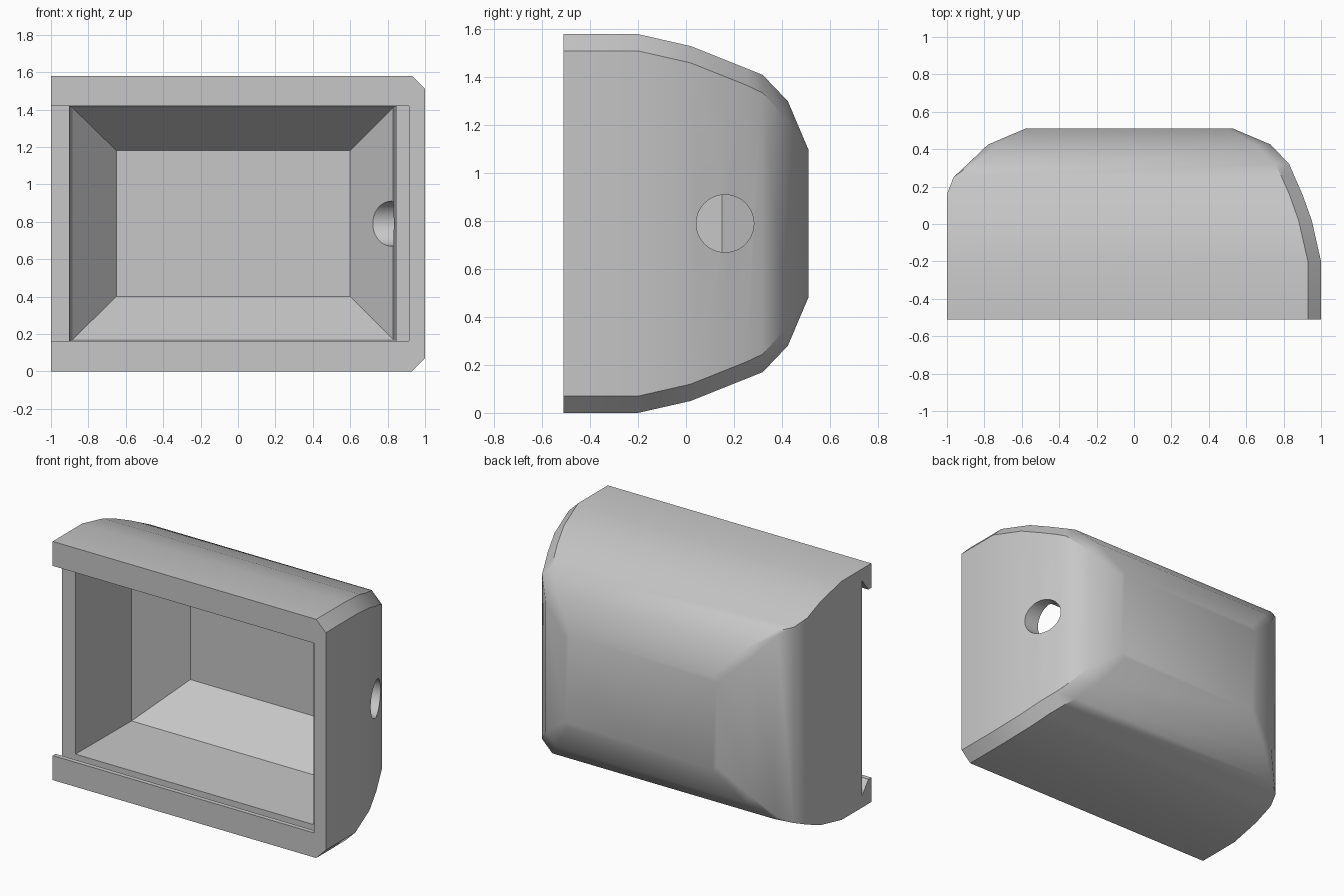
import bpy
import bmesh
import math

if "Cube" in bpy.data.objects:
    bpy.data.objects.remove(bpy.data.objects["Cube"], do_unlink=True)

MID = 0.79  # half height of the case


def loft(name, rings):
    """Skin a row of equal-length point rings and cap both ends."""
    bm = bmesh.new()
    rows = [[bm.verts.new(p) for p in ring] for ring in rings]
    n = len(rows[0])
    for a, b in zip(rows, rows[1:]):
        for i in range(n):
            j = (i + 1) % n
            bm.faces.new((a[i], a[j], b[j], b[i]))
    bm.faces.new(rows[0])
    bm.faces.new(rows[-1])
    bmesh.ops.remove_doubles(bm, verts=bm.verts, dist=0.0005)
    bmesh.ops.recalc_face_normals(bm, faces=bm.faces)
    mesh = bpy.data.meshes.new(name)
    bm.to_mesh(mesh)
    bm.free()
    obj = bpy.data.objects.new(name, mesh)
    bpy.context.collection.objects.link(obj)
    return obj


def section(y, x0, x1, inset, right=0.0, left=0.0):
    """Rectangle across y with chamfered corners on its +x and -x sides."""
    h = MID - inset
    half = [(x0, h - left), (x0 + left, h), (x1 - right, h), (x1, h - right)]
    pts = half + [(x, -z) for x, z in reversed(half)]
    return [(x, y, MID + z) for x, z in pts]


def rect(y, x0, x1, inset):
    h = MID - inset
    return [(x, y, MID + z) for x, z in ((x0, h), (x1, h), (x1, -h), (x0, -h))]


# Outer shell, rounded toward the back
case = loft("case_body", [
    section(-0.51, -1, 1, 0, 0.07),
    section(-0.2, -1, 1, 0, 0.07),
    section(0.02, -1, 0.95, 0.05, 0.07),
    section(0.16, -1, 0.9, 0.106, 0.07),
    section(0.25, -0.965, 0.86, 0.142, 0.07),
    section(0.32, -0.89, 0.83, 0.17, 0.075, 0.02),
    section(0.425, -0.78, 0.73, 0.28, 0.08, 0.05),
    section(0.51, -0.58, 0.53, 0.48, 0.03, 0.03),
])

# Inner cavity with tapered back
cavity = loft("cavity_cutter", [
    rect(-0.45, -0.9, 0.845, 0.162),
    rect(-0.415, -0.9, 0.845, 0.162),
    rect(0.15, -0.885, 0.83, 0.17),
    rect(0.43, -0.65, 0.6, 0.4),
])

# Dovetail slot for a sliding lid, open at the -x end
slot = loft("lid_slot_cutter", [
    rect(-0.6, -1.1, 0.915, 0.162),
    rect(-0.48, -1.1, 0.915, 0.162),
    rect(-0.415, -1.1, 0.95, 0.08),
])

# Round cable hole through the +x wall
angles = [math.tau * i / 48 for i in range(48)]
hole = loft("cable_hole_cutter", [
    [(x, 0.163 + 0.12 * math.cos(a), MID + 0.12 * math.sin(a)) for a in angles]
    for x in (0.5, 1.2)
])

bpy.ops.object.select_all(action='DESELECT')
bpy.context.view_layer.objects.active = case
case.select_set(True)
for cutter in (cavity, slot, hole):
    cutter.hide_render = True
    mod = case.modifiers.new("cut", 'BOOLEAN')
    mod.operation = 'DIFFERENCE'
    mod.solver = 'EXACT'
    mod.object = cutter
    bpy.ops.object.modifier_apply(modifier=mod.name)
    bpy.data.objects.remove(cutter, do_unlink=True)

# Grey plastic
grey = bpy.data.materials.new("light_grey")
grey.use_nodes = True
color = (0.57, 0.57, 0.57, 1)
grey.diffuse_color = color
grey.node_tree.nodes["Principled BSDF"].inputs["Base Color"].default_value = color
case.data.materials.clear()
case.data.materials.append(grey)
bpy.ops.object.shade_smooth_by_angle(angle=math.radians(30))
